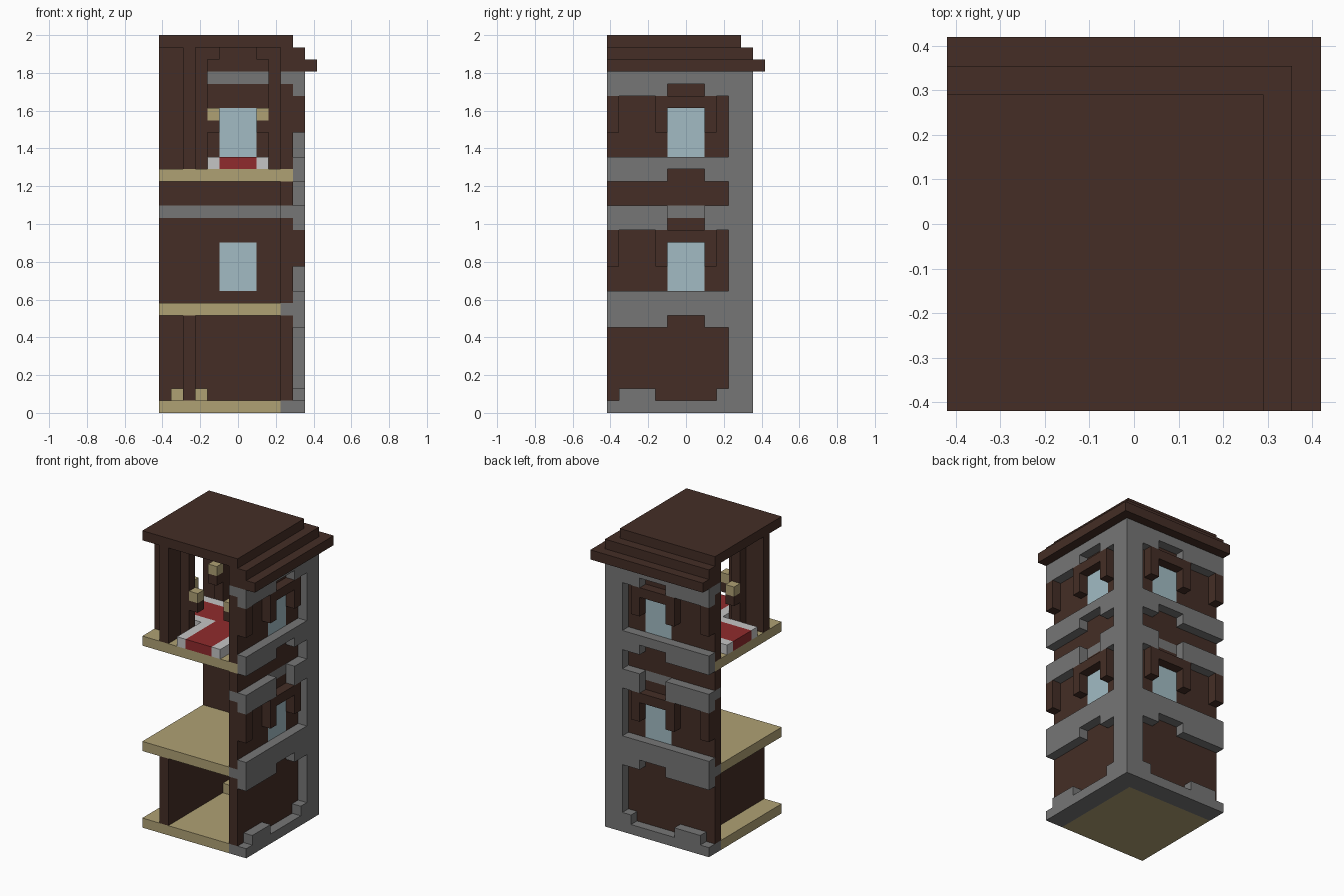
import bpy
import bmesh
from mathutils import Matrix, Vector

if "Cube" in bpy.data.objects:
    bpy.data.objects.remove(bpy.data.objects["Cube"], do_unlink=True)

UNIT = 2 / 31      # one block of the grid
HALF = 6.5         # half the footprint in blocks


def material(name, r, g, b):
    mat = bpy.data.materials.new(name)
    mat.use_nodes = True
    mat.diffuse_color = (r, g, b, 1)
    mat.node_tree.nodes["Principled BSDF"].inputs["Base Color"].default_value = (r, g, b, 1)
    return mat


wood = material("dark wood", 0.058, 0.027, 0.019)
stone = material("grey stone", 0.18, 0.18, 0.18)
planks = material("pale planks", 0.43, 0.355, 0.175)
glass = material("pale blue glass", 0.36, 0.5, 0.55)
red = material("red cloth", 0.28, 0.024, 0.026)
white = material("white cloth", 0.56, 0.56, 0.56)


def part(name, mat, boxes, mirror=True):
    """Boxes are (x0, x1, y0, y1, z0, z1) in blocks; mirror swaps x and y."""
    bm = bmesh.new()
    todo = list(boxes)
    if mirror:
        todo += [(c, d, a, b, e, f) for a, b, c, d, e, f in boxes if (a, b) != (c, d)]
    for a, b, c, d, e, f in todo:
        centre = Vector(((a + b) / 2 - HALF, (c + d) / 2 - HALF, (e + f) / 2)) * UNIT
        size = Vector((b - a, d - c, f - e)) * UNIT
        bmesh.ops.create_cube(bm, size=1, matrix=Matrix.Translation(centre) @ Matrix.Diagonal(size).to_4x4())
    mesh = bpy.data.meshes.new(name)
    bm.to_mesh(mesh)
    bm.free()
    mesh.materials.append(mat)
    obj = bpy.data.objects.new(name, mesh)
    bpy.context.collection.objects.link(obj)
    return obj


def wall(y0, y1, z0, z1):
    return (10, 11, y0, y1, z0, z1)


def facing(y0, y1, z0, z1):
    return (11, 12, y0, y1, z0, z1)


def around_middle(make, z):
    """One course that leaves the middle three blocks open."""
    return [make(0, 5, z, z + 1), make(8, 10, z, z + 1)]


# Floors
part("ground_floor", planks, [(0, 10, 0, 10, 0, 1)], False)
part("middle_floor", planks, [(0, 10, 0, 10, 8, 9)], False)
part("upper_floor", planks, [(0, 10, 0, 10, 19, 20)], False)
part("upper_floor_ends", planks, [wall(0, 1, 19, 20)])

# Outer walls, with a window on each of the two upper storeys
part("lower_wall", wood, [wall(0, 10, 1, 8)])
part("upper_wall_base", wood, [wall(0, 10, 17, 19), wall(1, 10, 19, 20), wall(0, 10, 20, 21)])
for name, sill, base in (("middle", 10, 9), ("upper", 21, 21)):
    panels = [wall(0, 5, sill, sill + 4), wall(8, 10, sill, sill + 4),
              wall(0, 10, sill + 4, sill + 6)]
    if base < sill:
        panels.append(wall(0, 10, base, sill))
    part(name + "_wall", wood, panels)
    part(name + "_window", glass, [wall(5, 8, sill, sill + 4)])
    part(name + "_window_trim", wood, [
        facing(4, 5, sill + 2, sill + 4), facing(8, 9, sill + 2, sill + 4),
        facing(4, 9, sill + 4, sill + 5), facing(0, 1, sill + 2, sill + 5)])
part("stone_courses", stone, [wall(0, 10, z, z + 1) for z in (8, 16, 27)])

# Stone corner pillar, base and raised bands
part("corner_pillar", stone, [(10, 12, 10, 12, 0, 28)], False)
part("stone_base", stone, [(10, 12, 0, 10, 0, 1), facing(1, 4, 1, 2), facing(9, 10, 1, 2)])
part("lower_band", stone, around_middle(facing, 7) + [facing(0, 10, 8, 10)])
part("middle_band", stone, around_middle(facing, 15) + around_middle(facing, 16))
part("upper_band", stone, around_middle(facing, 19) + [facing(0, 10, 20, 21)])
part("top_band", stone, around_middle(facing, 26) + [facing(0, 10, 27, 28)])

# Stepped roof
part("roof_top", wood, [(0, 11, 0, 11, 30, 31)], False)
for name, edge, z in (("upper_cornice", 12, 29), ("lower_cornice", 13, 28)):
    part(name, wood, [(10, edge, 0, 10, z, z + 1), (10, edge, 10, edge, z, z + 1)])

# Partition and blocks on the ground floor
part("lower_partition", wood, [(2, 3, 0, 10, 1, 8)], False)
part("partition_blocks", planks, [(x, x + 1, 9, 10, 1, 2) for x in (1, 3)], False)

# Upper partitions with open archways, ledges and lamps
part("upper_partitions", wood, [(0, 4, 2, 3, 20, 30), (9, 10, 2, 3, 20, 30)])
part("arch_corners", wood, [(x, x + 1, 2, 3, 29, 30) for x in (4, 8)])
part("lamp_ledges", wood, [(x, x + 1, 2, 3, 23, 24) for x in (4, 8)])
part("lamps", planks, [(x, x + 1, 2, 3, 24, 25) for x in (4, 8)])

# Carpet turning the corner between the two archways
part("carpet", red, [(5, 8, 0, 5, 20, 21), (5, 8, 5, 8, 20, 21)])
part("carpet_border", white, [
    (4, 5, 0, 4, 20, 21), (4, 5, 4, 5, 20, 21),
    (8, 9, 0, 8, 20, 21), (8, 9, 8, 9, 20, 21)])
